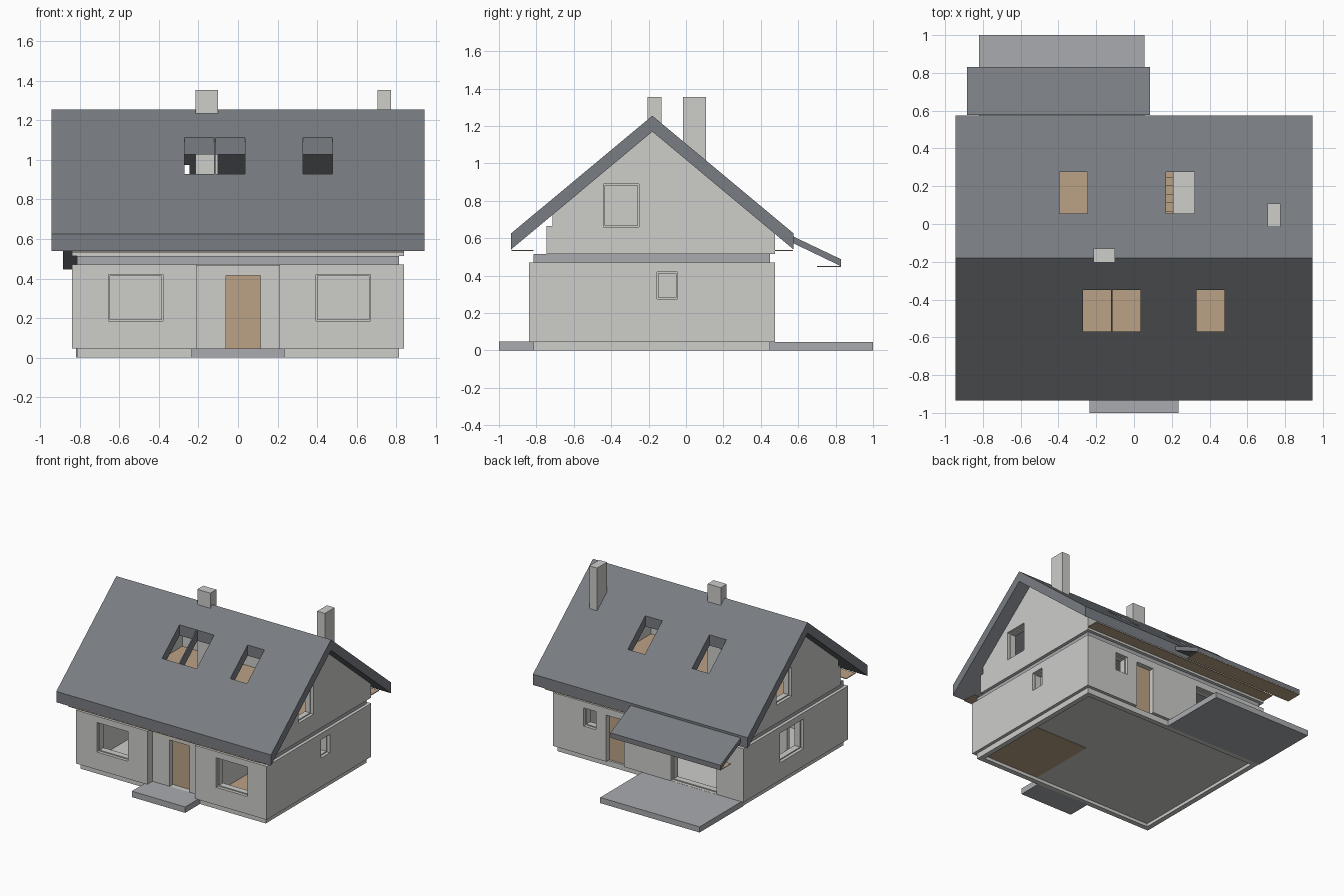
import bpy, bmesh

if "Cube" in bpy.data.objects:
    bpy.data.objects.remove(bpy.data.objects["Cube"])


def material(name, rgb):
    m = bpy.data.materials.new(name)
    m.diffuse_color = (*rgb, 1)
    m.use_nodes = True
    m.node_tree.nodes["Principled BSDF"].inputs["Base Color"].default_value = m.diffuse_color
    return m


PLASTER = material("plaster", (0.61, 0.61, 0.59))
ROOF = material("slate_grey", (0.19, 0.205, 0.225))
CONCRETE = material("concrete", (0.40, 0.41, 0.43))
WOOD = material("light_wood", (0.50, 0.365, 0.24))


def prism(name, profile, x0, x1, mat):
    """Extrude a (y, z) profile along x."""
    bm = bmesh.new()
    f = bm.faces.new([bm.verts.new((x0, y, z)) for y, z in profile])
    ext = bmesh.ops.extrude_face_region(bm, geom=[f])
    verts = [v for v in ext["geom"] if isinstance(v, bmesh.types.BMVert)]
    bmesh.ops.translate(bm, verts=verts, vec=(x1 - x0, 0, 0))
    bmesh.ops.recalc_face_normals(bm, faces=bm.faces)
    me = bpy.data.meshes.new(name)
    bm.to_mesh(me)
    bm.free()
    if mat:
        me.materials.append(mat)
    ob = bpy.data.objects.new(name, me)
    bpy.context.collection.objects.link(ob)
    return ob


def box(name, x0, x1, y0, y1, z0, z1, mat):
    return prism(name, [(y0, z0), (y1, z0), (y1, z1), (y0, z1)], x0, x1, mat)


def cut(ob, *dims):
    """Subtract boxes given as (x0, x1, y0, y1, z0, z1)."""
    bpy.context.view_layer.objects.active = ob
    for d in dims:
        c = box("cutter", *d, None)
        c.hide_render = True
        mod = ob.modifiers.new("cut", 'BOOLEAN')
        mod.operation, mod.solver, mod.object = 'DIFFERENCE', 'EXACT', c
        bpy.ops.object.modifier_apply(modifier=mod.name)
        bpy.data.objects.remove(c)


def opening(ob, side, a0, a1, z0, z1):
    """Stepped window opening: wide in the outer layer, narrower behind."""
    for inset, depth in ((0, 0.025), (0.008, 0.12)):
        lo, hi = {"front": (-0.9, -0.84 + depth), "back": (0.475 - depth, 0.55),
                  "left": (-0.9, -0.84 + depth), "right": (0.84 - depth, 0.9)}[side]
        a, b, c, d = a0 + inset, a1 - inset, z0 + inset, z1 - inset
        if side in ("front", "back"):
            cut(ob, (a, b, lo, hi, c, d))
        else:
            cut(ob, (lo, hi, a, b, c, d))


# foundation, terrace and entrance step
base = box("foundation", -0.815, 0.815, -0.815, 0.45, 0, 0.045, PLASTER)
cut(base, (-0.775, 0.775, -0.775, 0.41, -0.1, 0.1))
box("terrace", -0.82, 0.055, 0.45, 1.0, 0, 0.045, CONCRETE)
box("front_step", -0.235, 0.235, -1.0, -0.776, 0, 0.047, CONCRETE)
box("ground_floor", -0.775, 0.775, -0.775, 0.41, 0.025, 0.044, PLASTER)
box("wood_room_floor", 0.28, 0.77, -0.77, -0.21, 0.022, 0.046, WOOD)

# ground storey walls with recessed entrance
walls = box("ground_walls", -0.84, 0.84, -0.84, 0.475, 0.045, 0.47, PLASTER)
cut(walls, (-0.765, 0.765, -0.765, 0.40, 0, 0.6),
    (-0.21, 0.21, -0.9, -0.74, 0, 0.6), (0.215, 0.37, 0.35, 0.55, 0, 0.415))
opening(walls, "front", -0.655, -0.38, 0.185, 0.42)
opening(walls, "front", 0.395, 0.67, 0.185, 0.42)
opening(walls, "back", 0.46, 0.57, 0.275, 0.42)
opening(walls, "back", -0.60, -0.20, 0.046, 0.42)
opening(walls, "right", -0.155, -0.045, 0.275, 0.42)
opening(walls, "left", -0.28, 0.015, 0.185, 0.42)
entry = box("entrance_wall", -0.25, 0.25, -0.775, -0.70, 0.045, 0.469, PLASTER)
cut(entry, (-0.06, 0.115, -0.8, -0.6, 0, 0.415))
box("front_door", -0.06, 0.115, -0.735, -0.72, 0.046, 0.415, WOOD)
box("back_door", 0.215, 0.37, 0.42, 0.435, 0.046, 0.415, WOOD)

# inner partitions
box("cross_partition", -0.765, 0.765, -0.21, -0.18, 0.03, 0.47, PLASTER)
box("room_partition", 0.25, 0.28, -0.70, -0.21, 0.03, 0.47, PLASTER)
box("hall_partition", -0.25, -0.22, -0.70, -0.21, 0.03, 0.47, PLASTER)
box("rear_partition", 0.06, 0.08, -0.18, 0.40, 0.03, 0.47, PLASTER)

# upper floor with stairwell
WELL = (0.09, 0.325, 0.0, 0.39, 0.4, 0.6)
slab = box("upper_slab", -0.815, 0.815, -0.815, 0.45, 0.47, 0.515, CONCRETE)
cut(slab, WELL)
deck = box("upper_wood_floor", -0.77, 0.77, -0.66, 0.40, 0.514, 0.522, WOOD)
cut(deck, WELL)
for i in range(9):
    y, z = 0.385 - i * 0.045, 0.09 + i * 0.048
    box(f"stair_step_{i + 1}", 0.09, 0.21, y - 0.045, y, z - 0.02, z, WOOD)

# upper storey walls and gables
upper = prism("upper_walls", [(-0.745, 0.515), (-0.745, 0.665), (-0.715, 0.665), (-0.715, 0.724),
                              (-0.18, 1.17), (0.475, 0.624), (0.475, 0.515)], -0.84, 0.84, PLASTER)
cut(upper, (-0.77, 0.77, -0.66, 0.40, 0.4, 1.4))
opening(upper, "right", -0.44, -0.25, 0.66, 0.89)
opening(upper, "left", -0.13, 0.06, 0.66, 0.89)

# main roof with skylight holes
roof = prism("main_roof", [(-0.935, 0.54), (-0.935, 0.626), (-0.18, 1.255), (0.575, 0.626),
                           (0.575, 0.54), (-0.18, 1.17)], -0.945, 0.945, ROOF)
for x in (-0.27, -0.113, 0.33):
    cut(roof, (x, x + 0.148, -0.57, -0.35, 0.5, 1.5))
for x in (-0.395, 0.17):
    cut(roof, (x, x + 0.15, 0.055, 0.275, 0.5, 1.5))

# terrace roof and eave soffits
prism("terrace_roof", [(0.576, 0.572), (0.576, 0.608), (0.83, 0.487), (0.83, 0.45)],
      -0.885, 0.085, ROOF)
box("terrace_soffit", -0.885, 0.085, 0.70, 0.828, 0.446, 0.451, WOOD)
box("front_soffit", -0.84, 0.84, -0.933, -0.815, 0.532, 0.538, WOOD)
box("back_soffit", -0.84, 0.84, 0.477, 0.573, 0.532, 0.538, WOOD)

# chimneys
box("ridge_chimney", -0.215, -0.10, -0.205, -0.13, 0.52, 1.355, PLASTER)
box("side_chimney", 0.707, 0.775, -0.015, 0.108, 0.52, 1.355, PLASTER)
